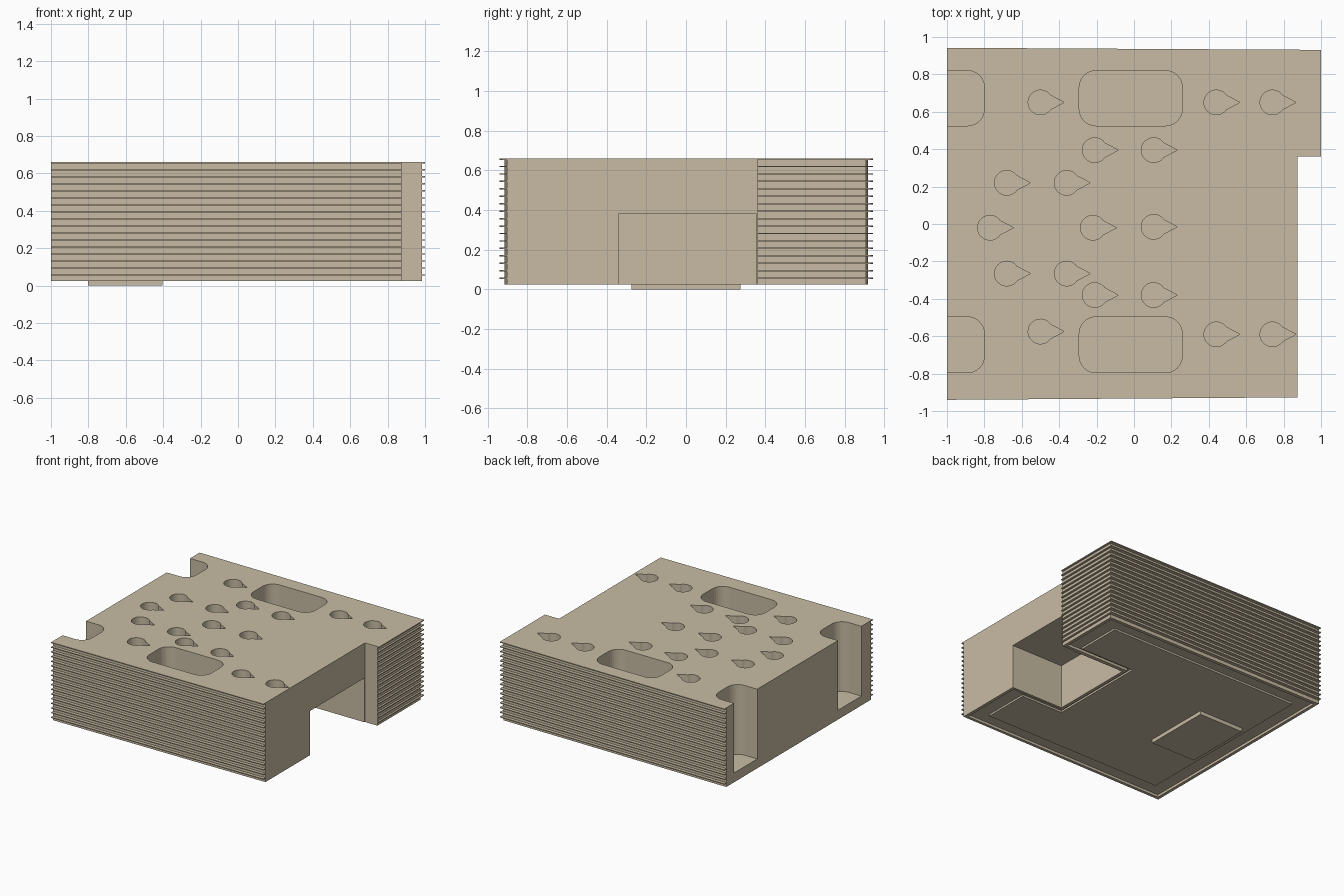
import bpy, bmesh, math

if "Cube" in bpy.data.objects:
    bpy.data.objects.remove(bpy.data.objects["Cube"])


def prism(bm, pts, z0, z1):
    """Add a closed vertical prism over a counter-clockwise outline."""
    lo = [bm.verts.new((x, y, z0)) for x, y in pts]
    hi = [bm.verts.new((x, y, z1)) for x, y in pts]
    bm.faces.new(lo[::-1])
    bm.faces.new(hi)
    for i in range(len(pts)):
        j = (i + 1) % len(pts)
        bm.faces.new((lo[i], lo[j], hi[j], hi[i]))


def finish(name, bm):
    bmesh.ops.recalc_face_normals(bm, faces=bm.faces)
    me = bpy.data.meshes.new(name)
    bm.to_mesh(me)
    bm.free()
    ob = bpy.data.objects.new(name, me)
    bpy.context.collection.objects.link(ob)
    return ob


def solid(name, prisms):
    bm = bmesh.new()
    for p in prisms:
        prism(bm, *p)
    return finish(name, bm)


def cut(target, cutter):
    cutter.hide_render = True
    m = target.modifiers.new("cut", 'BOOLEAN')
    m.operation, m.solver, m.object = 'DIFFERENCE', 'EXACT', cutter
    bpy.context.view_layer.objects.active = target
    bpy.ops.object.modifier_apply(modifier=m.name)
    bpy.data.objects.remove(cutter)


def rect(x0, x1, y0, y1):
    return [(x0, y0), (x1, y0), (x1, y1), (x0, y1)]


def rounded(x0, x1, y0, y1, r, n=8):
    pts = []
    for k, (cx, cy) in enumerate(rect(x0 + r, x1 - r, y0 + r, y1 - r)):
        for i in range(n + 1):
            a = math.pi * (1 + k / 2 + i / n / 2)
            pts.append((cx + r * math.cos(a), cy + r * math.sin(a)))
    return pts


def teardrop(cx, cy, r=0.066, tip=0.126, n=28):
    a0 = math.radians(35)
    arc = [a0 + (2 * math.pi - 2 * a0) * i / n for i in range(n + 1)]
    return [(cx + tip, cy)] + [(cx + r * math.cos(a), cy + r * math.sin(a)) for a in arc]


def outline(e):
    """Body footprint; e is how far the finned sides stand out."""
    return [(-1, -0.915 - e), (0.875, -0.902 - e), (0.875, 0.36),
            (0.985 + e * 0.6, 0.36), (0.985 + e * 0.6, 0.906 + e), (-1, 0.917 + e)]


# Block with thin horizontal fins, built as stacked rings
Z0, Z1, PITCH, FIN, T = 0.025, 0.66, 0.0375, 0.025, 0.007
levels = [(Z0, 0)]
for k in range(16, -1, -1):
    z = Z1 - k * PITCH
    levels += [(z - T, 0), (z - T, FIN), (z, FIN)]
    if k:
        levels.append((z, 0))
bm = bmesh.new()
rings = [[bm.verts.new((x, y, z)) for x, y in outline(e)] for z, e in levels]
bm.faces.new(rings[0][::-1])
bm.faces.new(rings[-1])
for a, b in zip(rings, rings[1:]):
    for i in range(6):
        j = (i + 1) % 6
        # unfinned sides stay in one plane, so skip their empty steps
        if len({tuple(v.co) for v in (a[i], a[j], b[j], b[i])}) > 2:
            bm.faces.new((a[i], a[j], b[j], b[i]))
bmesh.ops.remove_doubles(bm, verts=bm.verts, dist=1e-5)
block = finish("finned_block", bm)

# Rounded pockets, two of them open to the left side
TOP = 0.75
pockets = []
for y0, y1 in ((-0.795, -0.497), (0.525, 0.82)):
    pockets.append((rounded(-0.293, 0.258, y0, y1, 0.09), 0.1, TOP))
    pockets.append((rounded(-1.3, -0.8, y0, y1, 0.09), 0.1, TOP))
cut(block, solid("pocket_cutter", pockets))

# Teardrop holes in the top
holes = [(-0.5, 0.65), (0.44, 0.65), (0.74, 0.65), (-0.21, 0.395), (0.105, 0.395),
         (-0.68, 0.22), (-0.36, 0.22), (-0.77, -0.02), (-0.22, -0.02), (0.105, -0.015),
         (-0.68, -0.265), (-0.36, -0.265), (-0.21, -0.38), (0.105, -0.38),
         (-0.5, -0.575), (0.44, -0.59), (0.74, -0.59)]
cut(block, solid("hole_cutter", [(teardrop(x, y), 0.56, TOP) for x, y in holes]))

# Shallow recess under the block
recess = [(-0.975, -0.89), (0.85, -0.88), (0.85, -0.36), (0.385, -0.36), (0.385, 0.385),
          (0.96, 0.385), (0.96, 0.88), (-0.975, 0.89)]
cut(block, solid("recess_cutter", [(recess, -0.1, 0.045)]))

# Connector bay in the right side, open underneath
cut(block, solid("bay_cutter", [(rect(0.41, 1.2, -0.34, 0.354), -0.1, 0.38)]))

# Raised panel and foot pad below
panel = [(-0.86, -0.78), (0.73, -0.78), (0.73, -0.4), (0.36, -0.4), (0.36, 0.41),
         (0.84, 0.41), (0.84, 0.78), (-0.86, 0.78)]
solid("bottom_panel", [(panel, 0.03, 0.047)])
solid("foot_pad", [(rect(-0.803, -0.405, -0.275, 0.275), 0.0, 0.04)])

# Matte tan finish
mat = bpy.data.materials.new("tan")
mat.diffuse_color = (0.58, 0.5, 0.37, 1)
mat.use_nodes = True
mat.node_tree.nodes["Principled BSDF"].inputs["Base Color"].default_value = mat.diffuse_color
for ob in bpy.context.collection.objects:
    ob.data.materials.clear()
    ob.data.materials.append(mat)
